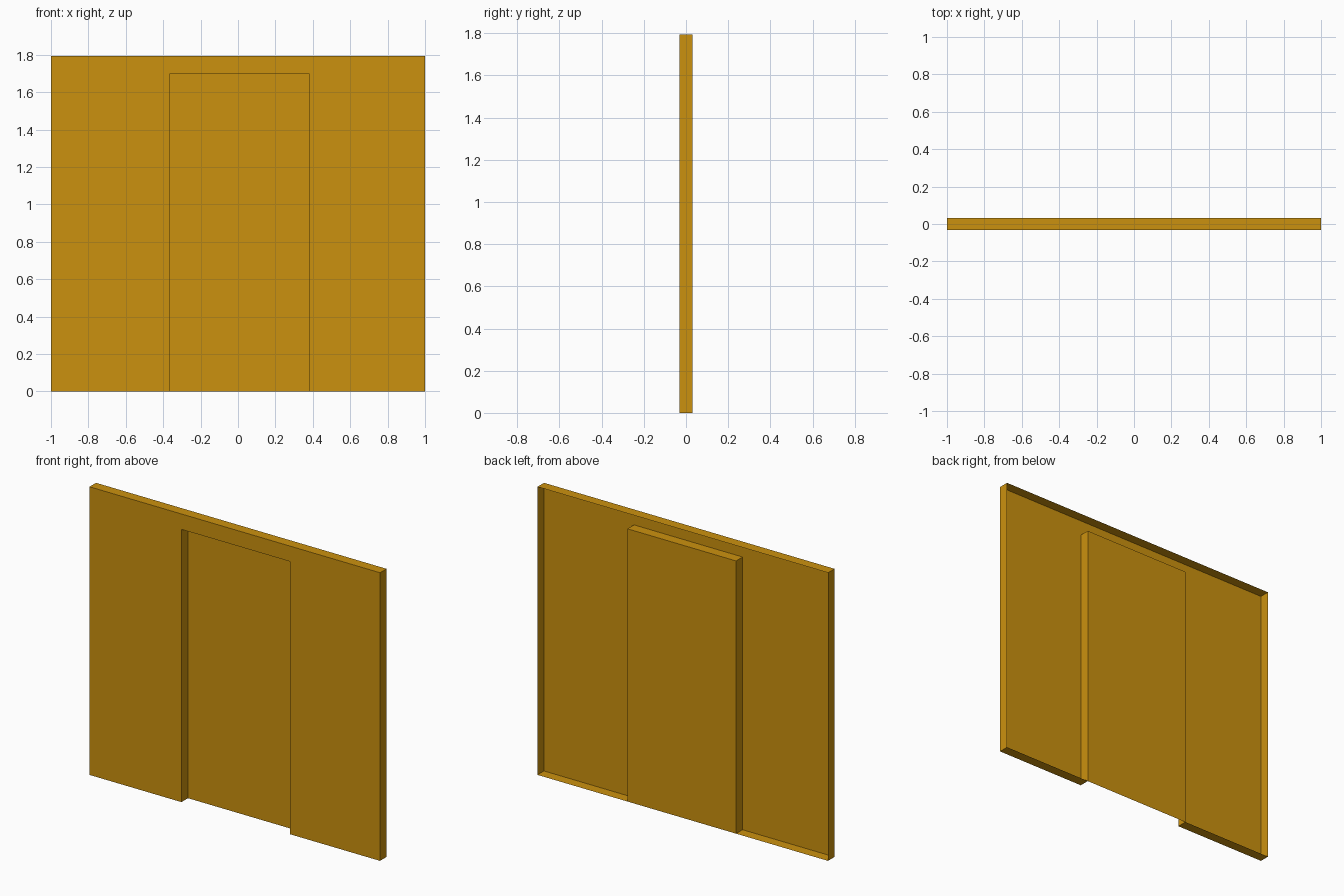
import bpy
import bmesh

cube = bpy.data.objects.get("Cube")
if cube:
    bpy.data.objects.remove(cube, do_unlink=True)

HALF_WIDTH, HEIGHT = 1.0, 1.793
FRONT, BACK = -0.032, 0.032
DOOR_RIGHT, DOOR_LEFT, DOOR_TOP = -0.367, 0.381, 1.697

ochre = bpy.data.materials.new("ochre")
ochre.use_nodes = True
colour = (0.6, 0.285, 0.0045, 1)
ochre.diffuse_color = colour
bsdf = ochre.node_tree.nodes["Principled BSDF"]
bsdf.inputs["Base Color"].default_value = colour


def sheet(name, outline, y, rim_to=None):
    """Flat upright sheet from an x-z outline, with an optional rim around it."""
    bm = bmesh.new()
    front = [bm.verts.new((x, y, z)) for x, z in outline]
    bm.faces.new(front)
    if rim_to is not None:
        back = [bm.verts.new((x, rim_to, z)) for x, z in outline]
        for i in range(len(outline)):
            j = (i + 1) % len(outline)
            bm.faces.new((front[i], back[i], back[j], front[j]))
    mesh = bpy.data.meshes.new(name)
    bm.to_mesh(mesh)
    bm.free()
    mesh.materials.append(ochre)
    obj = bpy.data.objects.new(name, mesh)
    bpy.context.collection.objects.link(obj)
    return obj


# Wall around the doorway, open at the back, with rims and door reveals
sheet("wall_shell", [
    (-HALF_WIDTH, 0), (DOOR_RIGHT, 0), (DOOR_RIGHT, DOOR_TOP),
    (DOOR_LEFT, DOOR_TOP), (DOOR_LEFT, 0), (HALF_WIDTH, 0),
    (HALF_WIDTH, HEIGHT), (-HALF_WIDTH, HEIGHT)], FRONT, BACK)

# Door panel set at the back of the recess
sheet("door_panel", [
    (DOOR_RIGHT, 0), (DOOR_LEFT, 0),
    (DOOR_LEFT, DOOR_TOP), (DOOR_RIGHT, DOOR_TOP)], BACK)
